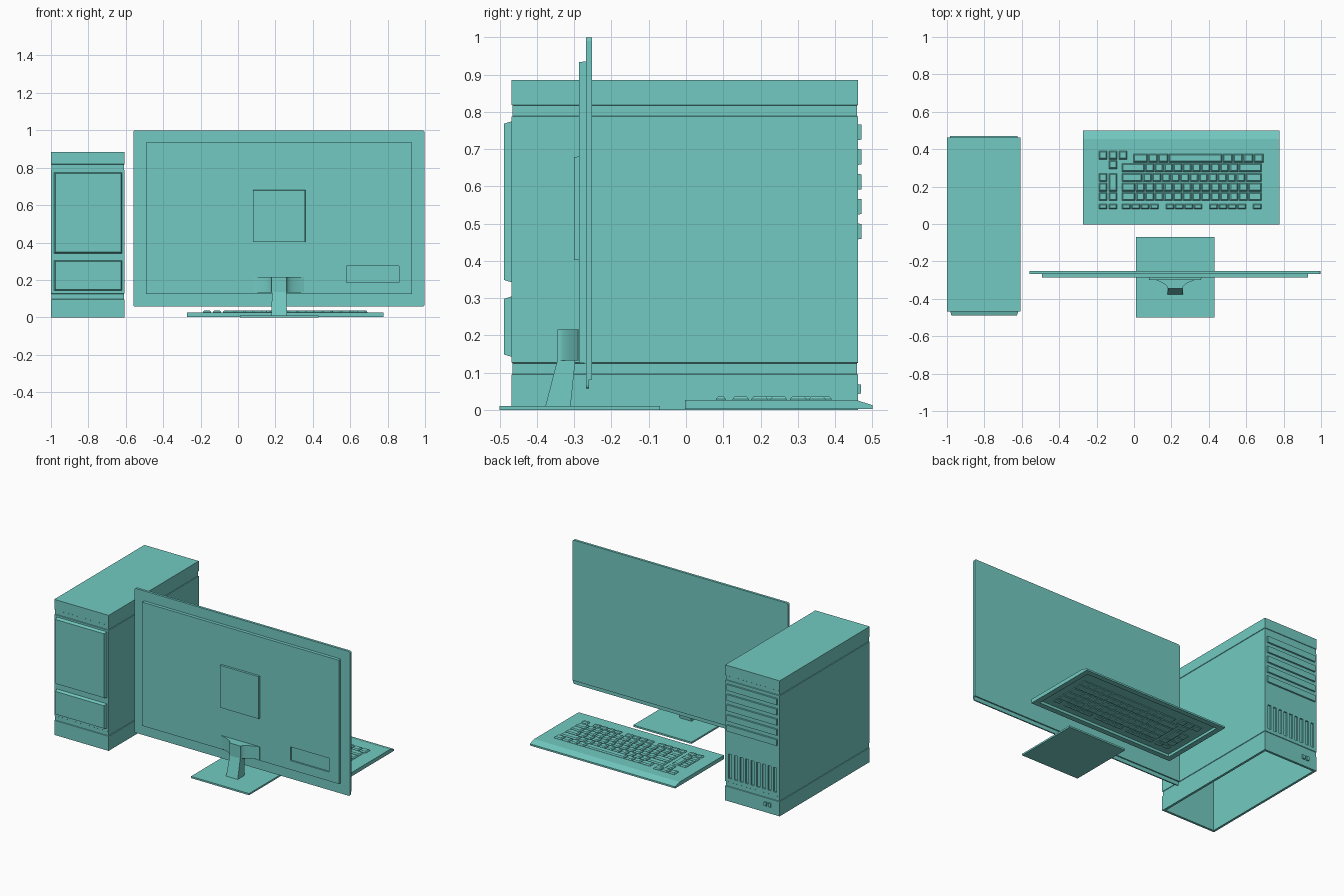
import bpy, bmesh
from mathutils import Vector

if "Cube" in bpy.data.objects:
    bpy.data.objects.remove(bpy.data.objects["Cube"])

teal = bpy.data.materials.new("teal")
teal.diffuse_color = (.17, .59, .54, 1)
teal.use_nodes = True
teal.node_tree.nodes["Principled BSDF"].inputs["Base Color"].default_value = teal.diffuse_color


def finish(name, bm):
    bmesh.ops.recalc_face_normals(bm, faces=bm.faces)
    me = bpy.data.meshes.new(name)
    bm.to_mesh(me)
    bm.free()
    me.materials.append(teal)
    ob = bpy.data.objects.new(name, me)
    bpy.context.collection.objects.link(ob)
    return ob


def loft(bm, rings):
    """Skin a stack of closed rings and cap both ends."""
    vs = [[bm.verts.new(p) for p in r] for r in rings]
    n = len(vs[0])
    for a, b in zip(vs, vs[1:]):
        for i in range(n):
            j = (i + 1) % n
            bm.faces.new((a[i], a[j], b[j], b[i]))
    bm.faces.new(vs[0])
    bm.faces.new(vs[-1])


def rect(x, y, z, m=0):
    return [(x[0] + m, y[0] + m, z), (x[1] - m, y[0] + m, z),
            (x[1] - m, y[1] - m, z), (x[0] + m, y[1] - m, z)]


def rect_y(x, y, z, m=0):
    return [(a, y, c) for a, c, _ in rect(x, z, 0, m)]


def add_box(bm, x, y, z):
    loft(bm, [rect(x, y, z[0]), rect(x, y, z[1])])


def box(name, x, y, z):
    bm = bmesh.new()
    add_box(bm, x, y, z)
    return finish(name, bm)


def plate(name, x, y0, y1, z, taper=0.0):
    """Panel facing along y whose y1 side is tapered inward."""
    bm = bmesh.new()
    loft(bm, [rect_y(x, y0, z), rect_y(x, y1, z, taper)])
    return finish(name, bm)


def cut(ob, cutter):
    cutter.hide_render = True
    cutter.hide_viewport = True
    cutter.display_type = 'WIRE'
    m = ob.modifiers.new("cut", 'BOOLEAN')
    m.operation = 'DIFFERENCE'
    m.solver = 'EXACT'
    m.object = cutter


# Tower case: one shell with two shallow grooves running around it
TX, TY = (-1.0, -0.607), (-0.468, 0.462)
bm = bmesh.new()
levels = [(0, 0), (.095, 0), (.097, .003), (.125, .003), (.127, 0),
          (.787, 0), (.789, .003), (.817, .003), (.819, 0), (.885, 0)]
loft(bm, [rect(TX, TY, z, m) for z, m in levels])
tower = finish("tower_case", bm)

# Hollow underside
cut(tower, box("case_cavity_cutter", (-.985, -.622), (-.453, .447), (-.05, .87)))

# Vertical air slots on the tower's +y face
bm = bmesh.new()
for i in range(9):
    x = -.978 + i * .0405
    add_box(bm, (x, x + .022), (.453, .5), (.15, .31))
cut(tower, finish("vent_cutter", bm))

# Drive bay covers and buttons
for i in range(5):
    z = .457 + i * .0666
    plate(f"drive_bay_{i + 1}", (-.985, -.622), .455, .471, (z, z + .044), .002)
for i, x in enumerate((-.94, -.91)):
    plate(f"tower_button_{i + 1}", (x, x + .022), .455, .47, (.042, .07), .002)

# Raised panels on the tower's -y face
for name, z in (("upper_rear_panel", (.34, .777)), ("lower_rear_panel", (.14, .307))):
    plate(name, (-.985, -.617), -.46, -.489, z, .009)

# Monitor: frame, screen and rear housing
frame = box("monitor_frame", (-.56, .997), (-.268, -.26), (.057, 1.0))
screen = box("monitor_screen", (-.56, .997), (-.26, -.252), (.082, 1.0))
for ob in (frame, screen):
    # round only the corners seen from the front
    bm = bmesh.new()
    bm.from_mesh(ob.data)
    edges = [e for e in bm.edges
             if abs((e.verts[0].co - e.verts[1].co).normalized().y) > .9
             and (ob is frame or e.verts[0].co.z > .5)]
    bmesh.ops.bevel(bm, geom=edges, offset=.01, segments=3, profile=.5, affect='EDGES')
    bm.to_mesh(ob.data)
    bm.free()
housing = plate("monitor_rear_housing", (-.492, .93), -.268, -.287, (.125, .935), .001)
cut(housing, box("port_cutter", (.58, .86), (-.32, -.277), (.185, .275)))
plate("wall_mount_plate", (.08, .36), -.285, -.3, (.402, .68), .001)

# Stand: backing plate, flared bracket, leaning neck and flat foot
CX, steps = .22, 10
side = [(.04 + .1 * (1 - i / steps) ** 2, -.288 - .057 * i / steps) for i in range(steps + 1)]
outline = [(CX - w, y) for w, y in side] + [(CX + w, y) for w, y in reversed(side)]
bm = bmesh.new()
loft(bm, [[(x, y, z) for x, y in outline] for z in (.132, .216)])
bracket = finish("stand_bracket", bm)
bpy.context.view_layer.objects.active = bracket
bracket.select_set(True)
bpy.ops.object.shade_smooth_by_angle(angle=.6)
bracket.select_set(False)
plate("bracket_backing", (.08, .36), -.285, -.29, (.132, .216))

bm = bmesh.new()
loft(bm, [rect((.178, .262), (-.378, -.31), .008),
          rect((.182, .258), (-.345, -.297), .135)])
finish("stand_neck", bm)
box("stand_foot", (.01, .43), (-.5, -.07), (0, .011))

# Keyboard body: side profile swept in x, recessed underneath
profile = [(-.003, .002), (-.003, .027), (.455, .027), (.5, .013), (.5, .002)]
bm = bmesh.new()
loft(bm, [[(x, y, z) for y, z in profile] for x in (-.272, .778)])
bmesh.ops.recalc_face_normals(bm, faces=bm.faces)
bm.normal_update()
base = [f for f in bm.faces if f.normal.z < -.9]
bmesh.ops.inset_region(bm, faces=base, thickness=.05)
# extruded recess keeps a vertical inner wall
ext = bmesh.ops.extrude_face_region(bm, geom=base)
bmesh.ops.translate(bm, vec=Vector((0, 0, .017)),
                    verts=[v for v in ext["geom"] if isinstance(v, bmesh.types.BMVert)])
bmesh.ops.delete(bm, geom=[f for f in base if f.is_valid], context='FACES')
finish("keyboard_body", bm)


# Keys: rows of widths in key units, negative widths are gaps
def add_key(bm, x0, x1, y0, y1):
    x, y = (x0, x1), (y0, y1)
    loft(bm, [rect(x, y, .014), rect(x, y, .029), rect(x, y, .036, .006)])


UNIT, GAP = .05, .0025
rows = [
    ((.08, .107), [1] * 4 + [-.667] + [1] * 4 + [-.667] + [1] * 4 + [-.667, 1]),
    ((.125, .169), [1.5] + [1] * 12 + [1.5]),
    ((.175, .22), [1.5] + [1] * 12 + [1.5]),
    ((.226, .271), [2.25] + [1] * 11 + [1.75]),
    ((.279, .324), [2.5] + [1] * 10 + [2.5]),
    ((.33, .375), [-1.2, 1.6, 1.1, 1.1, 5.8, 1.1, 1.1, -1, 1.1]),
]
rows[5][1][-2] = 1.1
bm = bmesh.new()
for (y0, y1), widths in rows:
    x = -.066
    for w in widths:
        if w > 0:
            add_key(bm, x + GAP, x + w * UNIT - GAP, y0, y1)
        x += abs(w) * UNIT
finish("main_keys", bm)

# Side cluster: arrows, navigation keys and one tall key
bm = bmesh.new()
cols = [(-.188, -.144), (-.134, -.09), (-.081, -.037)]
for c in cols:
    add_key(bm, *c, .346, .391)
add_key(bm, *cols[1], .295, .339)
for (y0, y1) in [r[0] for r in rows[:4]]:
    add_key(bm, *cols[0], y0, y1)
for (y0, y1) in ((.08, .107), (.125, .169), (.175, .27)):
    add_key(bm, *cols[1], y0, y1)
finish("side_keys", bm)
